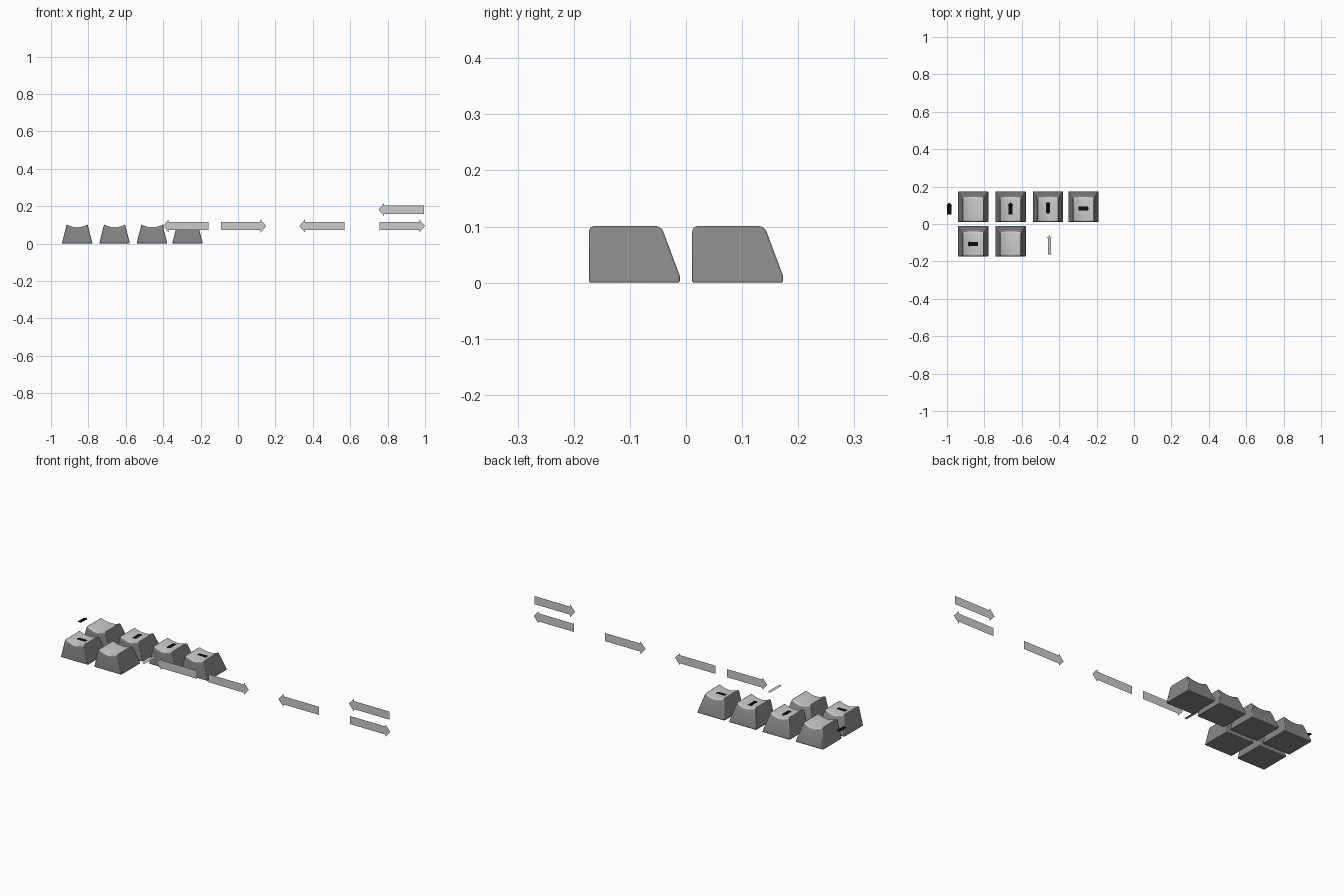
import bpy, bmesh, math

if "Cube" in bpy.data.objects:
    bpy.data.objects.remove(bpy.data.objects["Cube"])

KEY_H = 0.102     # key height
DISH = 0.015      # depth of the finger dish
SLOPE = 20        # lean of the back wall in degrees


def make_material(name, value):
    mat = bpy.data.materials.new(name)
    mat.diffuse_color = (value, value, value, 1)
    mat.use_nodes = True
    mat.node_tree.nodes["Principled BSDF"].inputs["Base Color"].default_value = mat.diffuse_color
    return mat


BLACK = make_material("mark_black", 0.004)
DARK = make_material("key_dark", 0.25)
LIGHT = make_material("key_top_grey", 0.70)


def new_object(name, bm, materials=()):
    mesh = bpy.data.meshes.new(name)
    bm.to_mesh(mesh)
    bm.free()
    for mat in materials:
        mesh.materials.append(mat)
    obj = bpy.data.objects.new(name, mesh)
    bpy.context.collection.objects.link(obj)
    return obj


def arc(cy, cz, r, a0, a1, lean, n=5):
    """Arc points as (y, z, y shift per unit of dish depth)."""
    return [(cy + r * math.cos(math.radians(a0 + (a1 - a0) * i / n)),
             cz + r * math.sin(math.radians(a0 + (a1 - a0) * i / n)), lean)
            for i in range(n + 1)]


# side outline of a key: upright front, sloped back, rounded top corners
OUTLINE = [(0.081, 0.0, 0), (0.081, 0.012, 0)]
OUTLINE += arc(0.037, KEY_H - 0.015, 0.015, SLOPE, 90,
               math.tan(math.radians(SLOPE)))
OUTLINE += arc(-0.071, KEY_H - 0.010, 0.010, 90, 180, 0)
OUTLINE += [(-0.081, 0.0, 0)]


def make_key(name, cx, cy, columns=14):
    """Sweep the outline across the width, tapering upward and dishing the top."""
    bm = bmesh.new()
    rings = []
    for i in range(columns + 1):
        t = 2 * i / columns - 1
        drop = DISH * (1 - t * t)
        ring = []
        for y, z, lean in OUTLINE:
            half = 0.082 - 0.026 * z / KEY_H
            dz = drop if z > 0.02 else 0
            ring.append(bm.verts.new((cx + t * half, cy + y + dz * lean, z - dz)))
        rings.append(ring)
    n = len(OUTLINE)
    for a, b in zip(rings, rings[1:]):
        for j in range(n):
            k = (j + 1) % n
            bm.faces.new((a[j], a[k], b[k], b[j]))
    bm.faces.new(rings[0])
    bm.faces.new(rings[-1])
    bmesh.ops.recalc_face_normals(bm, faces=bm.faces)
    # lighter grey on the dished top only
    for f in bm.faces:
        f.normal_update()
        f.material_index = 1 if f.normal.z > 0.7 else 0
    obj = new_object(name, bm, (DARK, LIGHT))
    bevel = obj.modifiers.new("soft_edges", 'BEVEL')
    bevel.width = 0.003
    bevel.segments = 2
    bevel.limit_method = 'ANGLE'
    bevel.angle_limit = math.radians(45)
    bevel.material = 0
    bpy.ops.object.select_all(action='DESELECT')
    obj.select_set(True)
    bpy.context.view_layer.objects.active = obj
    bpy.ops.object.shade_smooth_by_angle(angle=math.radians(35))
    return obj


def make_arrow(name, centre, direction, length, shaft, head, head_len,
               upright=False, materials=()):
    """Flat arrow, lying down or standing upright; direction is in degrees."""
    h, neck = length / 2, length / 2 - head_len
    pts = [(-h, -shaft), (neck, -shaft), (neck, -head), (h, 0),
           (neck, head), (neck, shaft), (-h, shaft)]
    c, s = math.cos(math.radians(direction)), math.sin(math.radians(direction))
    bm = bmesh.new()
    verts = []
    for u, v in pts:
        a, b = u * c - v * s, u * s + v * c
        off = (a, 0, b) if upright else (a, b, 0)
        verts.append(bm.verts.new([p + q for p, q in zip(centre, off)]))
    bm.faces.new(verts)
    return new_object(name, bm, materials)


# keys in two rows
BACK, FRONT = 0.092, -0.092
KEYS = [(-0.86, BACK), (-0.66, BACK), (-0.46, BACK), (-0.27, BACK),
        (-0.86, FRONT), (-0.66, FRONT)]
for i, (x, y) in enumerate(KEYS):
    make_key(f"key_{i + 1}", x, y)

# black arrow marks on the keys, plus one loose at the far left
MARKS = [(-0.988, 0.083, 90), (-0.66, 0.084, 90), (-0.46, 0.084, -90),
         (-0.268, 0.083, 0), (-0.862, -0.107, 180)]
for i, (x, y, ang) in enumerate(MARKS):
    make_arrow(f"arrow_mark_{i + 1}", (x, y, 0.0905), ang,
               0.064, 0.011, 0.016, 0.016, materials=(BLACK,))

# large upright arrows along the front
UPRIGHT = [(-0.28, 0.094, 180), (0.03, 0.094, 0), (0.449, 0.094, 180),
           (0.878, 0.094, 0), (0.872, 0.181, 180)]
for i, (x, z, ang) in enumerate(UPRIGHT):
    make_arrow(f"upright_arrow_{i + 1}", (x, -0.123, z), ang,
               0.243, 0.022, 0.034, 0.030, upright=True)

# slim grey arrow lying flat
make_arrow("flat_arrow", (-0.453, -0.112, 0.092), 90, 0.104, 0.008, 0.012, 0.014)
